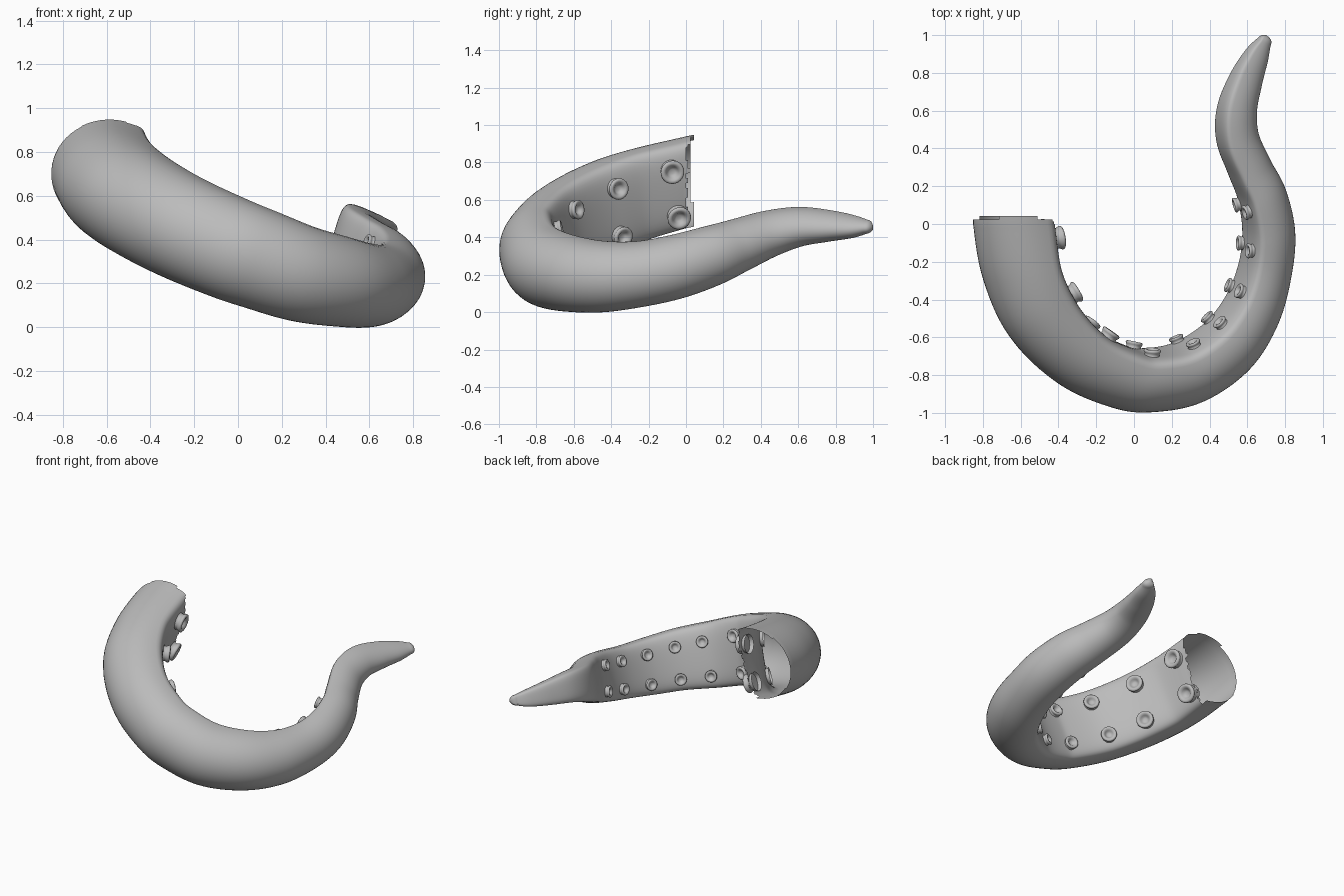
import bpy, bmesh, math, random
from mathutils import Vector, Matrix

if "Cube" in bpy.data.objects:
    bpy.data.objects.remove(bpy.data.objects["Cube"])

random.seed(4)
SEGS, STEPS = 56, 8
N = Vector((0.31, -0.17, 1)).normalized()   # normal of the tilted curl plane

grey = bpy.data.materials.new("plain_grey")
grey.diffuse_color = (0.5, 0.5, 0.5, 1)
grey.use_nodes = True
grey.node_tree.nodes["Principled BSDF"].inputs["Base Color"].default_value = grey.diffuse_color

# Centre line stations: x, y, z, half width, half height
PATH = [
    (-.63, .00, .708, .22, .25), (-.585, -.26, .64, .217, .25),
    (-.467, -.50, .555, .207, .245), (-.28, -.69, .455, .192, .24),
    (-.06, -.795, .36, .182, .235), (.09, -.815, .305, .177, .23),
    (.295, -.775, .235, .176, .22), (.49, -.645, .195, .17, .205),
    (.62, -.46, .178, .155, .19), (.69, -.25, .193, .142, .175),
    (.71, -.05, .233, .14, .17), (.675, .14, .292, .132, .16),
    (.61, .285, .348, .122, .143), (.545, .445, .41, .118, .123),
    (.54, .60, .448, .111, .103), (.587, .76, .454, .095, .08),
    (.645, .89, .452, .071, .057), (.687, .965, .454, .042, .035),
]


def spline(i, t):
    """Catmull-Rom blend of the stations."""
    g = [PATH[min(max(i + k, 0), len(PATH) - 1)] for k in (-1, 0, 1, 2)]
    return [0.5 * (2 * b + (c - a) * t + (2 * a - 5 * b + 4 * c - d) * t * t
                   + (3 * b - a - 3 * c + d) * t ** 3) for a, b, c, d in zip(*g)]


rows = [spline(i, k / STEPS) for i in range(len(PATH) - 1) for k in range(STEPS)]
rows.append(list(PATH[-1]))
# Rounded tip
for k in range(1, 5):
    a = k / 5 * math.pi / 2
    s, c = math.sin(a), math.cos(a)
    rows.append([.687 + .012 * s, .965 + .033 * s, .454, .042 * c, .035 * c])

centres = [Vector(r[:3]) for r in rows]


def frame(i):
    t = (centres[min(i + 1, len(rows) - 1)] - centres[max(i - 1, 0)]).normalized()
    side = N.cross(t).normalized()
    return t, side, t.cross(side).normalized()


def section(i, a):
    """Point on an egg-shaped section: long round outside, slightly hollow flat inside."""
    t, side, up = frame(i)
    w, h = rows[i][3:]
    c, s = math.cos(a), math.sin(a)
    e = 0.22 * w
    if c > 0:
        x = e + (0.9 * w - e) * c ** 0.45 - 0.1 * w * c * c
    else:
        x = e + (1.02 * w + e) * c
    p = centres[i] + side * x + up * (h * s)
    # Square the broken end to a flat cut across y
    k = min(i / 14, 1)
    p.y = centres[i].y + (p.y - centres[i].y) * k * k * (3 - 2 * k)
    return p


def finish(name, bm, angle):
    bmesh.ops.recalc_face_normals(bm, faces=bm.faces)
    me = bpy.data.meshes.new(name)
    bm.to_mesh(me)
    bm.free()
    me.materials.append(grey)
    ob = bpy.data.objects.new(name, me)
    bpy.context.collection.objects.link(ob)
    bpy.context.view_layer.objects.active = ob
    ob.select_set(True)
    bpy.ops.object.shade_smooth_by_angle(angle=math.radians(angle))
    ob.select_set(False)
    return ob


# Tentacle body with an open broken end
bm = bmesh.new()
rings = [[bm.verts.new(section(i, 2 * math.pi * j / SEGS)) for j in range(SEGS)]
         for i in range(len(rows))]
for r0, r1 in zip(rings, rings[1:]):
    for j in range(SEGS):
        k = (j + 1) % SEGS
        bm.faces.new((r0[j], r0[k], r1[k], r1[j]))
tip = bm.verts.new((.70, 1.0, .454))
for j in range(SEGS):
    bm.faces.new((rings[-1][j], rings[-1][(j + 1) % SEGS], tip))
# Torn strips standing out from the rim, ragged on the flat side
step = 0.03
for j in range(SEGS):
    k = (j + 1) % SEGS
    flat = math.cos(2 * math.pi * (j + .5) / SEGS) > 0.25
    if flat or j % 7 == 0:
        step = random.choice((0.0, 0.012, 0.025)) if flat else random.choice((0.025, 0.042))
    if step:
        a, b = rings[0][j], rings[0][k]
        c = bm.verts.new((b.co.x, step, b.co.z + step * .2))
        d = bm.verts.new((a.co.x, step, a.co.z + step * .2))
        bm.faces.new((a, b, c, d))
bmesh.ops.remove_doubles(bm, verts=bm.verts, dist=0.0003)
finish("tentacle_body", bm, 50)

# Suckers: lathed cups with a waist, rolled rim and hollow centre
CUP = [(1.02, -.4), (.88, .1), (.84, .25), (.93, .4), (1, .54), (.97, .68), (.84, .76),
       (.66, .72), (.5, .56), (.38, .38), (.2, .3)]


def sucker(name, i, a, radius):
    p = section(i, a)
    da = section(i, a + .05) - section(i, a - .05)
    dt = section(i + 1, a) - section(i - 1, a)
    nrm = da.cross(dt).normalized()
    if nrm.dot(frame(i)[1]) < 0:
        nrm.negate()
    m = Matrix.Translation(p) @ nrm.to_track_quat('Z', 'Y').to_matrix().to_4x4()
    bm = bmesh.new()
    n = 24
    loops = [[bm.verts.new(m @ Vector((r * radius * math.cos(2 * math.pi * j / n),
                                       r * radius * math.sin(2 * math.pi * j / n),
                                       z * radius))) for j in range(n)] for r, z in CUP]
    for l0, l1 in zip(loops, loops[1:]):
        for j in range(n):
            bm.faces.new((l0[j], l0[(j + 1) % n], l1[(j + 1) % n], l1[j]))
    bm.faces.new(loops[-1])
    finish(name, bm, 60)


# Two staggered rows, placed by bearing around the middle of the curl
ROWS = {"upper": (.5, (178, 214, 245, 269, 291, 311, 332, 356, 378)),
        "lower": (-.62, (173, 206, 233, 259, 284, 307, 332, 360, 385))}
for label, (a, bearings) in ROWS.items():
    for n, deg in enumerate(bearings):
        def miss(i):
            p = section(i, a)
            b = math.degrees(math.atan2(p.y + .1, p.x - .1)) % 360
            return abs((b - deg + 180) % 360 - 180)
        best = min(range(2, STEPS * 13), key=miss)
        sucker(f"{label}_sucker_{n + 1}", best, a, max(.04, .064 - .006 * n))
